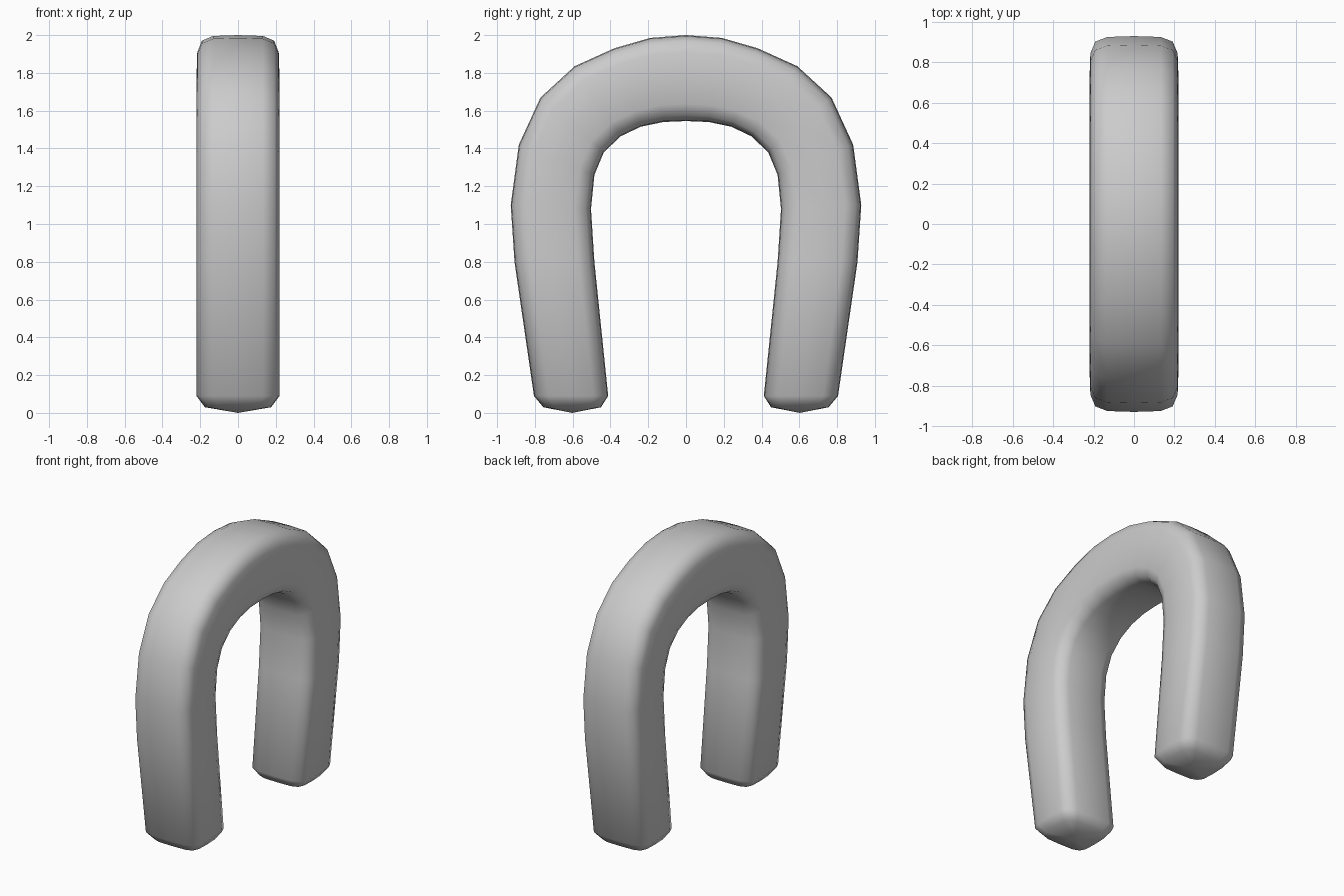
import bpy, bmesh
from mathutils import Vector

if "Cube" in bpy.data.objects:
    bpy.data.objects.remove(bpy.data.objects["Cube"])

# Half of the arch as (outer y, outer z, inner y, inner z), from crown to foot
STATIONS = [
    (0.00, 2.000, 0.00, 1.545), (0.19, 1.985, 0.12, 1.54),
    (0.38, 1.930, 0.24, 1.515), (0.59, 1.835, 0.345, 1.465),
    (0.77, 1.670, 0.435, 1.38), (0.885, 1.42, 0.485, 1.26),
    (0.928, 1.10, 0.503, 1.08), (0.908, 0.80, 0.485, 0.80),
    (0.805, 0.09, 0.412, 0.09),
]
# Rounded-square section: one quarter, turned four times
QUARTER = [(1.0, 0.0), (0.98, 0.6), (0.87, 0.87), (0.6, 0.98)]
SECTION = []
for turn in range(4):
    for a, b in QUARTER:
        for _ in range(turn):
            a, b = -b, a
        SECTION.append((a, b))
HALF_WIDTH = 0.22

bm = bmesh.new()


def ring(oy, oz, iy, iz, half):
    outer, inner = Vector((0, oy, oz)), Vector((0, iy, iz))
    mid, arm = (outer + inner) / 2, (outer - inner) / 2
    return [bm.verts.new(mid + arm * v + Vector((half * u, 0, 0))) for u, v in SECTION]


# Foot rim, slightly inset, closes each leg
half_path = [s + (HALF_WIDTH,) for s in STATIONS]
half_path.append((0.755, 0.03, 0.45, 0.03, 0.175))
path = [(-oy, oz, -iy, iz, w) for oy, oz, iy, iz, w in reversed(half_path[1:])] + half_path
rings = [ring(*p) for p in path]
n = len(SECTION)
for r0, r1 in zip(rings, rings[1:]):
    for i in range(n):
        j = (i + 1) % n
        bm.faces.new((r0[i], r0[j], r1[j], r1[i]))

# Shallow pointed foot caps
for loop, y in ((rings[0], -0.602), (rings[-1], 0.602)):
    tip = bm.verts.new((0, y, 0.0))
    for i in range(n):
        bm.faces.new((loop[i], loop[(i + 1) % n], tip))

bmesh.ops.recalc_face_normals(bm, faces=bm.faces[:])
for f in bm.faces:
    f.smooth = True
mesh = bpy.data.meshes.new("horseshoe_arch")
bm.to_mesh(mesh)
bm.free()
arch = bpy.data.objects.new("horseshoe_arch", mesh)
bpy.context.collection.objects.link(arch)
